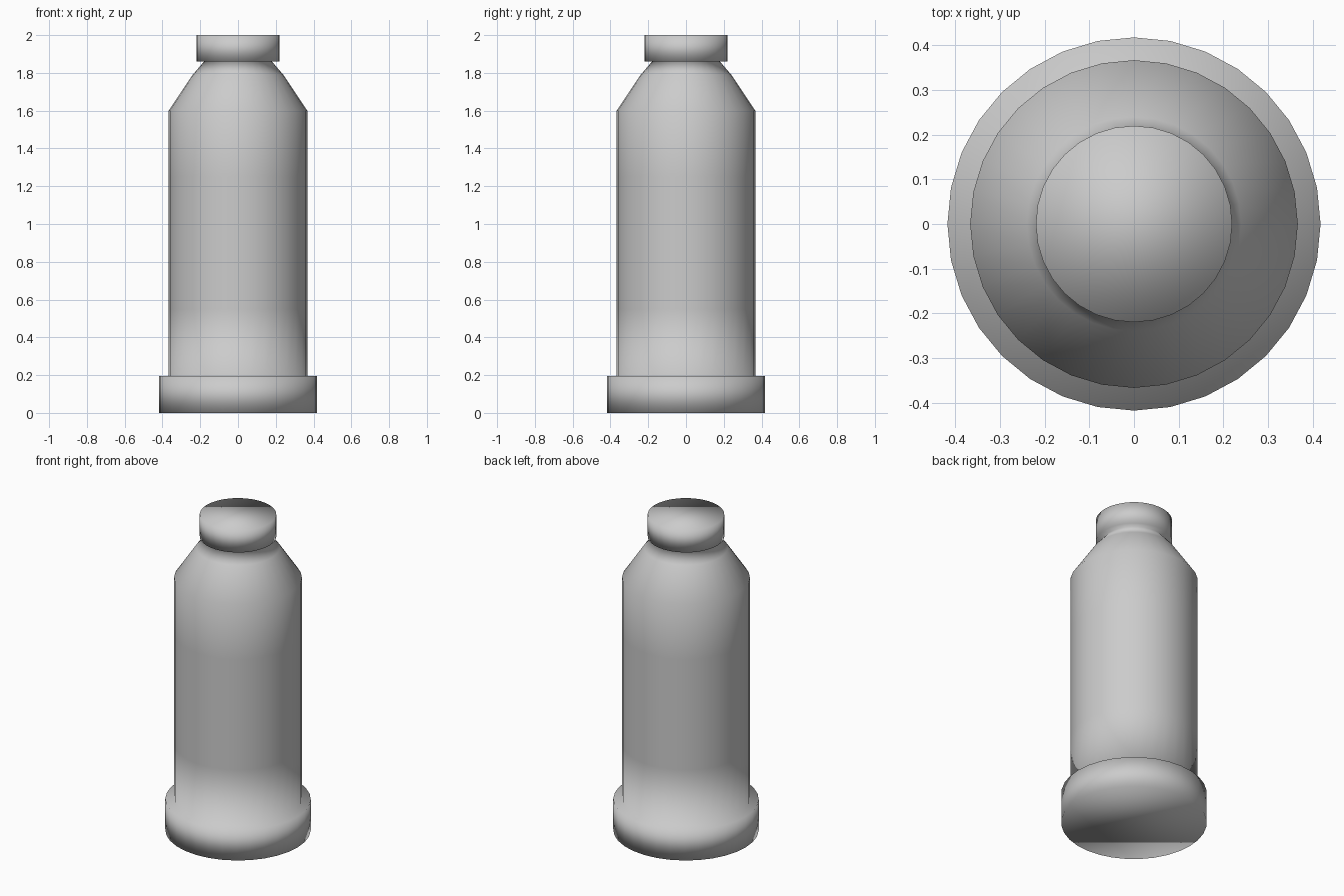
import bpy, bmesh
from math import cos, sin, pi

if "Cube" in bpy.data.objects:
    bpy.data.objects.remove(bpy.data.objects["Cube"])

SIDES = 32

# (radius, height) outline from the foot up to the cap
PROFILE = [
    (0.418, 0.0), (0.418, 0.195),                # foot
    (0.367, 0.195), (0.367, 0.55), (0.367, 0.90),
    (0.367, 1.25), (0.367, 1.60),                # straight body
    (0.24, 1.79), (0.18, 1.86),                  # shoulder and neck
    (0.22, 1.86), (0.22, 2.0),                   # cap
]


def lathe(name, profile, sides):
    bm = bmesh.new()
    rings = [[bm.verts.new((r * cos(2 * pi * i / sides), r * sin(2 * pi * i / sides), z))
              for i in range(sides)] for r, z in profile]
    for low, high in zip(rings, rings[1:]):
        for i in range(sides):
            j = (i + 1) % sides
            bm.faces.new((low[i], low[j], high[j], high[i]))
    bm.faces.new(rings[0][::-1])
    bm.faces.new(rings[-1])
    for face in bm.faces:
        face.smooth = True
    mesh = bpy.data.meshes.new(name)
    bm.to_mesh(mesh)
    bm.free()
    obj = bpy.data.objects.new(name, mesh)
    bpy.context.collection.objects.link(obj)
    return obj


# Bottle: one continuous, fully smooth turned shape
lathe("bottle", PROFILE, SIDES)
